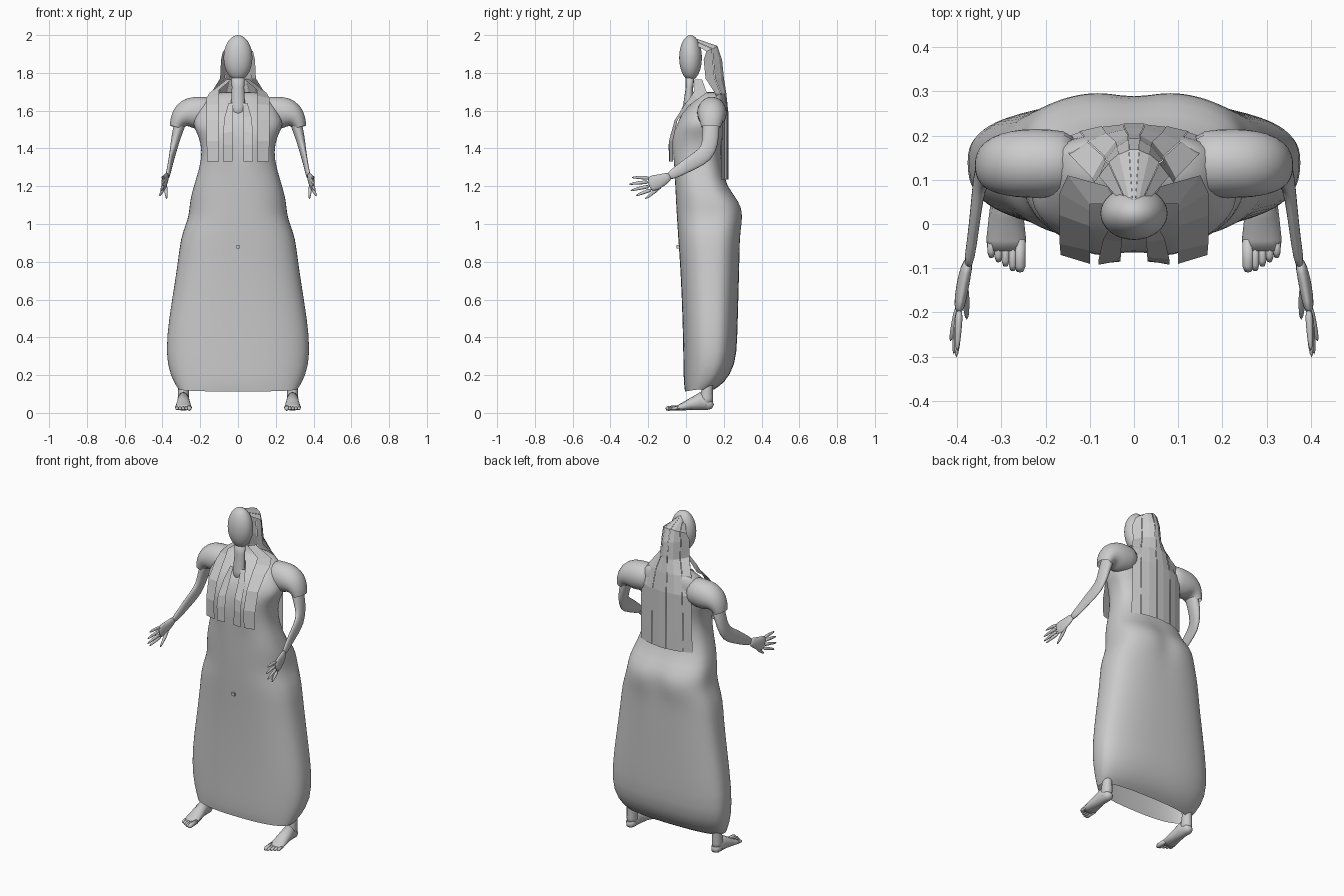
import bpy, bmesh, math
from mathutils import Vector


def finish(name, bm, smooth=True, mirror=False, subsurf=0):
    bmesh.ops.recalc_face_normals(bm, faces=bm.faces)
    me = bpy.data.meshes.new(name)
    bm.to_mesh(me)
    bm.free()
    ob = bpy.data.objects.new(name, me)
    bpy.context.collection.objects.link(ob)
    for p in me.polygons:
        p.use_smooth = smooth
    if mirror:
        ob.modifiers.new("mirror", 'MIRROR')
    if subsurf:
        m = ob.modifiers.new("subsurf", 'SUBSURF')
        m.levels = m.render_levels = subsurf
    return ob


def skin(bm, rings, cap_start=True, cap_end=True):
    vs = [[bm.verts.new(p) for p in r] for r in rings]
    n = len(vs[0])
    for a, b in zip(vs, vs[1:]):
        for i in range(n):
            j = (i + 1) % n
            bm.faces.new((a[i], a[j], b[j], b[i]))
    if cap_start:
        bm.faces.new(vs[0])
    if cap_end:
        bm.faces.new(vs[-1])


def tube(bm, path, sides=12, ref=(1, 0, 0), cap_start=True, cap_end=True):
    """path rows: x, y, z, radius along ref, radius across"""
    pts = [Vector(p[:3]) for p in path]
    rings = []
    for i, p in enumerate(path):
        t = (pts[min(i + 1, len(pts) - 1)] - pts[max(i - 1, 0)]).normalized()
        a = Vector(ref)
        a = (a - t * a.dot(t)).normalized()
        b = t.cross(a)
        rings.append([pts[i] + a * p[3] * math.cos(k * math.tau / sides)
                      + b * p[4] * math.sin(k * math.tau / sides) for k in range(sides)])
    skin(bm, rings, cap_start, cap_end)


def bell(v, c, w):
    return math.exp(-((v - c) / w) ** 2)


# Gown: rows of height, half width, front y, back y
rows = [(.125, .315, -.005, .15), (.155, .337, -.012, .2), (.25, .378, -.014, .264),
        (.4, .38, -.016, .272), (.6, .35, -.022, .277), (.8, .318, -.032, .283),
        (.93, .304, -.042, .287), (1.0, .275, -.046, .300), (1.06, .258, -.05, .305),
        (1.12, .256, -.053, .287), (1.2, .235, -.057, .215), (1.3, .203, -.062, .192),
        (1.38, .19, -.062, .185), (1.46, .205, -.058, .19), (1.51, .235, -.05, .198),
        (1.55, .235, -.038, .203), (1.59, .215, -.02, .208), (1.64, .19, .03, .208),
        (1.685, .15, .07, .2), (1.70, .09, .1, .18)]
bm = bmesh.new()
N = 40
rings = []
for z, w, f, b in rows:
    ring = []
    for k in range(N):
        a = k * math.tau / N
        c, s = math.cos(a), math.sin(a)
        x = w * math.copysign(abs(c) ** .8, c)
        mid = f + (b - f) * .55
        y = mid + (b - mid if s > 0 else mid - f) * math.copysign(abs(s) ** .75, s)
        if s > 0:
            y -= .02 * bell(x, 0, .05) * bell(z, 1.05, .09)
        elif s < 0:
            y -= .024 * bell(abs(x), .09, .055) * bell(z, 1.43, .08)
        ring.append((x, y, z - .012 * max(0, -s) * bell(z, .125, .02)))
    rings.append(ring)
skin(bm, rings, cap_start=False)
finish("gown", bm, subsurf=1)

# Short sleeves
bm = bmesh.new()
tube(bm, [(.12, .135, 1.6, .075, .08), (.2, .137, 1.59, .08, .085), (.25, .137, 1.588, .08, .088),
          (.295, .135, 1.575, .073, .07), (.32, .133, 1.54, .06, .045), (.328, .132, 1.512, .052, .034)],
     16, ref=(0, 1, 0), cap_end=False)
finish("sleeve", bm, mirror=True, subsurf=1)

# Arms
bm = bmesh.new()
tube(bm, [(.285, .135, 1.6, .035, .048), (.315, .132, 1.51, .031, .046), (.335, .13, 1.43, .023, .045),
          (.348, .105, 1.365, .016, .047), (.358, .03, 1.325, .013, .041), (.366, -.04, 1.28, .012, .031),
          (.376, -.1, 1.247, .012, .023)], 12)
# Palm
tube(bm, [(.374, -.08, 1.258, .012, .022), (.384, -.12, 1.235, .015, .033),
          (.392, -.165, 1.218, .015, .044), (.397, -.2, 1.21, .01, .042)], 12)
# Fingers and thumb
for y0, z0, x1, y1, z1 in [(-.19, 1.242, .4, -.29, 1.246), (-.195, 1.222, .402, -.305, 1.21),
                           (-.19, 1.2, .408, -.298, 1.175), (-.18, 1.182, .416, -.268, 1.148)]:
    xm, ym, zm = (.395 + x1) / 2, (y0 + y1) / 2, (z0 + z1) / 2 + .003
    tube(bm, [(.395, y0, z0, .01, .012), (xm, ym, zm, .009, .01), (x1, y1, z1, .004, .005)], 8)
tube(bm, [(.388, -.12, 1.22, .012, .015), (.38, -.165, 1.172, .01, .012), (.378, -.22, 1.13, .005, .005)], 8)
finish("arm_and_hand", bm, mirror=True, subsurf=1)

# Lower legs and feet
bm = bmesh.new()
tube(bm, [(.285, .12, .36, .042, .045), (.287, .117, .22, .034, .035), (.289, .113, .13, .028, .029),
          (.289, .108, .08, .03, .036), (.289, .106, .04, .029, .034)], 12)
tube(bm, [(.289, .143, .033, .016, .012), (.289, .125, .042, .029, .028), (.289, .075, .062, .032, .048),
          (.289, .02, .044, .039, .03), (.289, -.035, .028, .045, .016), (.289, -.06, .024, .042, .01)], 12)
for i in range(5):
    x = .258 + i * .0162
    tip = -.107 + .008 * max(0, i - 1) + .002 * i
    r = .013 if i == 0 else .009
    tube(bm, [(x, -.035, .027, r, r), (x, tip + .012, .024, r, r), (x, tip, .02, r * .6, r * .6)], 8)
finish("leg_and_foot", bm, mirror=True)

# Head
bpy.ops.mesh.primitive_uv_sphere_add(segments=32, ring_count=20, location=(0, .024, 1.88))
head = bpy.context.object
head.name = "head"
head.scale = (.076, .06, .12)
bpy.ops.object.shade_smooth()

# Neck
bm = bmesh.new()
tube(bm, [(0, .01, 1.56, .036, .03), (0, .012, 1.62, .038, .028), (0, .018, 1.72, .033, .02),
          (0, .022, 1.8, .034, .025)], 12)
finish("neck", bm)


def strip(bm, pairs):
    vs = [[bm.verts.new(p) for p in pr] for pr in pairs]
    for a, b in zip(vs, vs[1:]):
        bm.faces.new((a[0], a[1], b[1], b[0]))


# Back hair strips: half width, centre y, sweep forward at the sides, height
prof = [(.025, .055, .01, 1.982), (.08, .168, .06, 1.943), (.09, .193, .1, 1.87),
        (.095, .203, .1, 1.77), (.145, .215, .06, 1.69), (.17, .226, .035, 1.58), (.175, .226, .04, 1.235)]
bm = bmesh.new()
count = 7
for i in range(count):
    u0, u1 = (2 * i + .02) / count - 1, (2 * i + 1.98) / count - 1
    lift = .002 * (i % 2)
    pairs = []
    for w, y, d, z in prof:
        pairs.append([(w * u, y - d * u * u + lift, z - (.03 * u * u if z > 1.9 else 0)) for u in (u0, u1)])
    strip(bm, pairs)
finish("back_hair", bm, smooth=False)

# Shoulder locks falling over the chest
bm = bmesh.new()
strip(bm, [[(.035, .045, 1.765), (.06, .085, 1.765)], [(.1, .045, 1.71), (.15, .11, 1.695)],
           [(.1, .03, 1.68), (.168, .07, 1.665)], [(.1, -.005, 1.635), (.168, .02, 1.63)],
           [(.1, -.06, 1.55), (.168, -.045, 1.55)],
           [(.1, -.09, 1.44), (.166, -.07, 1.44)], [(.1, -.086, 1.33), (.164, -.07, 1.33)]])
# Inner chest locks
strip(bm, [[(.025, -.01, 1.64), (.05, 0, 1.64)], [(.028, -.04, 1.57), (.07, -.035, 1.57)],
           [(.03, -.075, 1.49), (.08, -.08, 1.48)], [(.03, -.083, 1.42), (.08, -.092, 1.42)],
           [(.03, -.085, 1.33), (.08, -.09, 1.33)]])
finish("front_hair", bm, smooth=False, mirror=True)

# Small stud on the front of the gown
bpy.ops.mesh.primitive_cube_add(size=.018, location=(0, -.04, .88))
bpy.context.object.name = "stud"
